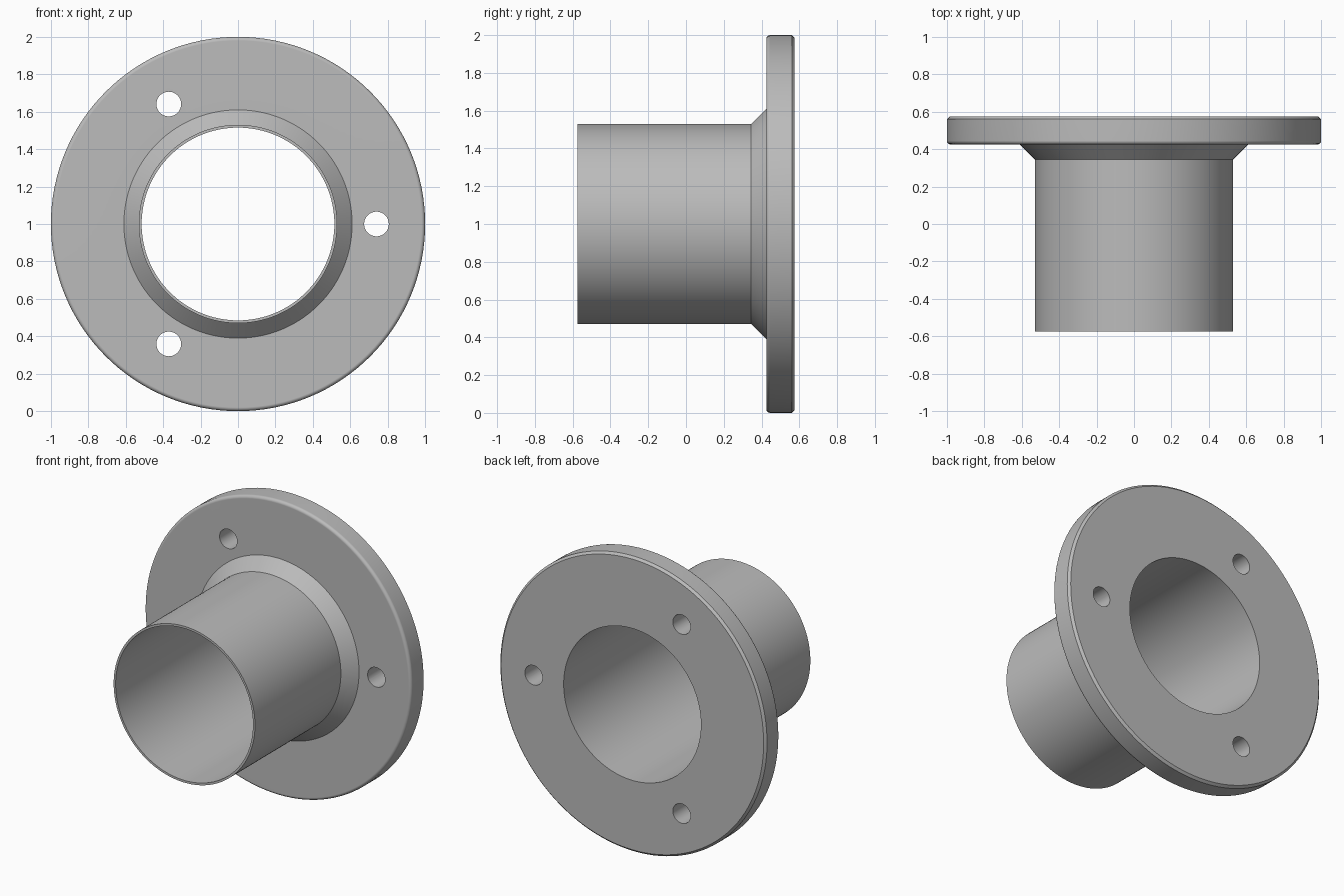
import bpy, bmesh, math
from mathutils import Matrix, Vector

cube = bpy.data.objects.get("Cube")
if cube:
    bpy.data.objects.remove(cube, do_unlink=True)

SEGMENTS = 128
BACK, FACE, FRONT = 0.575, 0.425, -0.575   # flange back, flange face, tube mouth
BORE, TUBE, NECK = 0.515, 0.53, 0.61       # radii
FILLET, CHAMFER = 0.02, 0.015
BOLT_CIRCLE, BOLT_RADIUS = 0.74, 0.066

# Plain grey metal
metal = bpy.data.materials.new("grey metal")
metal.use_nodes = True
grey = (0.5, 0.5, 0.5, 1)
metal.diffuse_color = grey
metal.node_tree.nodes["Principled BSDF"].inputs["Base Color"].default_value = grey


def make_object(name, bm):
    bmesh.ops.recalc_face_normals(bm, faces=bm.faces)
    mesh = bpy.data.meshes.new(name)
    bm.to_mesh(mesh)
    bm.free()
    mesh.materials.append(metal)
    obj = bpy.data.objects.new(name, mesh)
    bpy.context.collection.objects.link(obj)
    return obj


# Closed section (radius, depth): tube wall, tapered neck, flange with rounded front rim
section = [(BORE, BACK), (BORE, FRONT), (TUBE, FRONT), (TUBE, 0.345), (NECK, FACE)]
for i in range(5):
    a = math.radians(22.5 * i)
    section.append((1 - FILLET + FILLET * math.sin(a), FACE + FILLET - FILLET * math.cos(a)))
section += [(1, BACK - CHAMFER), (1 - CHAMFER, BACK)]

bm = bmesh.new()
ring = [bm.verts.new((r, y, 1)) for r, y in section]
edges = [bm.edges.new((ring[i - 1], ring[i])) for i in range(len(ring))]
bmesh.ops.spin(bm, geom=ring + edges, cent=(0, 0, 1), axis=(0, 1, 0),
               angle=math.tau, steps=SEGMENTS, use_merge=True)
bmesh.ops.remove_doubles(bm, verts=bm.verts, dist=0.0001)
flange = make_object("flanged_tube", bm)

# Three bolt holes through the flange
bm = bmesh.new()
for i in range(3):
    a = math.tau * i / 3
    centre = Vector((BOLT_CIRCLE * math.cos(a), 0.5, 1 + BOLT_CIRCLE * math.sin(a)))
    bmesh.ops.create_cone(bm, cap_ends=True, segments=48, radius1=BOLT_RADIUS,
                          radius2=BOLT_RADIUS, depth=0.4,
                          matrix=Matrix.Translation(centre) @ Matrix.Rotation(math.pi / 2, 4, 'X'))
cutter = make_object("bolt_hole_cutter", bm)
cutter.hide_render = True

bpy.ops.object.select_all(action='DESELECT')
flange.select_set(True)
bpy.context.view_layer.objects.active = flange
cut = flange.modifiers.new("bolt holes", 'BOOLEAN')
cut.operation = 'DIFFERENCE'
cut.solver = 'EXACT'
cut.object = cutter
bpy.ops.object.modifier_apply(modifier=cut.name)
bpy.data.objects.remove(cutter, do_unlink=True)

# Smooth curved walls, crisp edges, flat faces kept flat
bpy.ops.object.shade_smooth_by_angle(angle=math.radians(30))
weighted = flange.modifiers.new("flat face normals", 'WEIGHTED_NORMAL')
weighted.keep_sharp = True
